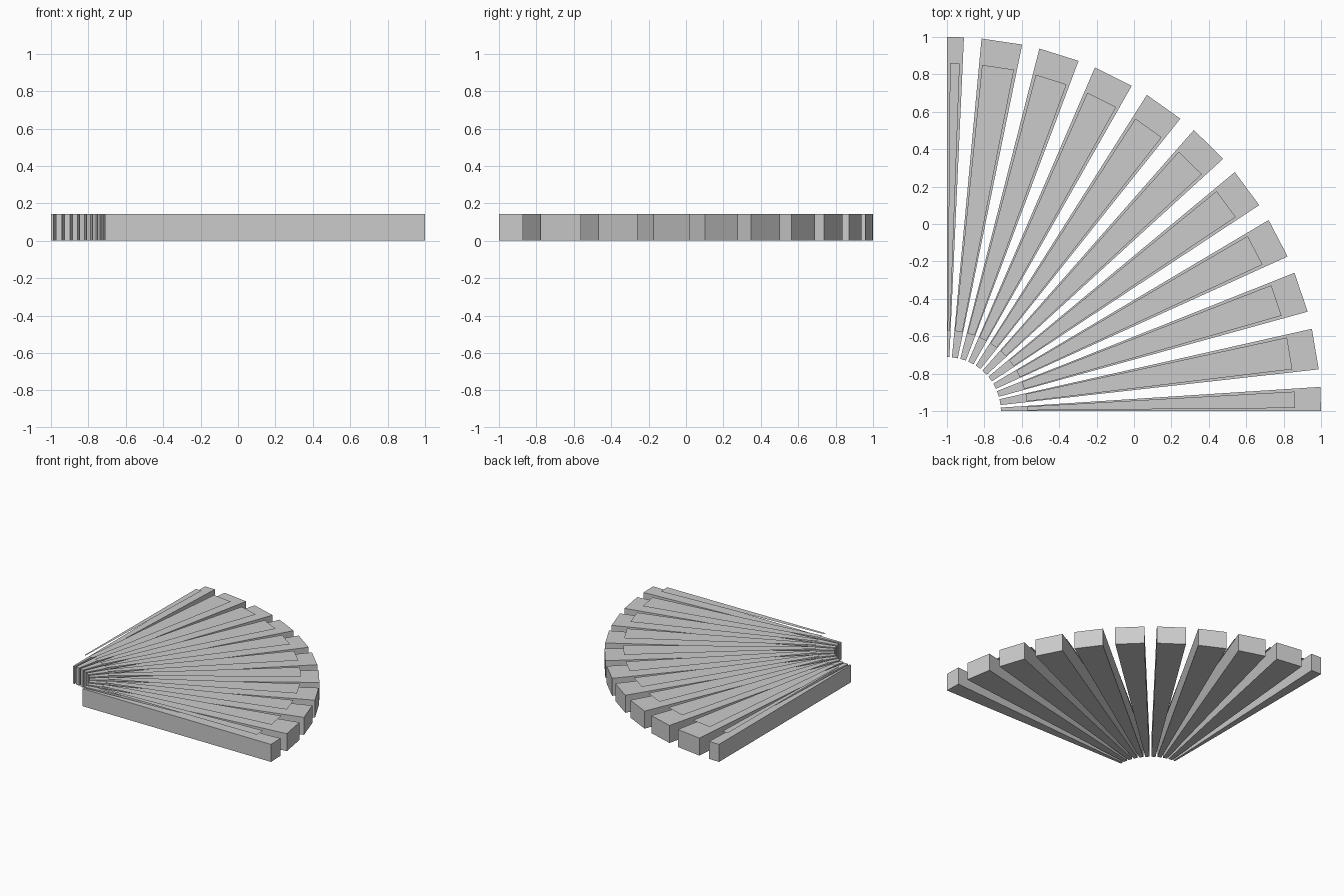
import bpy
import bmesh
from math import radians, sin, cos

if "Cube" in bpy.data.objects:
    bpy.data.objects.remove(bpy.data.objects["Cube"])

HUB = (-1.0, -1.0)        # centre of the quarter fan
PITCH, WIDTH, START = 9.0, 6.3, -3.7   # degrees, measured from +y
HEIGHT = 0.144
PANEL_Z = 0.18

grey = bpy.data.materials.new("plain grey")
grey.use_nodes = True
grey.diffuse_color = (0.6, 0.6, 0.6, 1)
grey.node_tree.nodes["Principled BSDF"].inputs["Base Color"].default_value = (0.6, 0.6, 0.6, 1)


def wedge(name, a0, a1, r0, r1, z, depth=0.0):
    """Straight-ended sector between two angles, extruded up if depth is given."""
    bm = bmesh.new()
    corners = [(r0, a0), (r0, a1), (r1, a1), (r1, a0)]
    verts = [bm.verts.new((HUB[0] + r * sin(radians(a)), HUB[1] + r * cos(radians(a)), z))
             for r, a in corners]
    face = bm.faces.new(verts)
    if depth:
        top = bmesh.ops.extrude_face_region(bm, geom=[face])["geom"]
        bmesh.ops.translate(bm, vec=(0, 0, depth),
                            verts=[v for v in top if isinstance(v, bmesh.types.BMVert)])
        bmesh.ops.recalc_face_normals(bm, faces=bm.faces[:])
    else:
        face.normal_update()
        if face.normal.z < 0:
            face.normal_flip()
    mesh = bpy.data.meshes.new(name)
    bm.to_mesh(mesh)
    bm.free()
    mesh.materials.append(grey)
    obj = bpy.data.objects.new(name, mesh)
    bpy.context.collection.objects.link(obj)
    return obj


# Fan blades, the end ones cut off at the quarter circle, each with a thin sheet above
for i in range(11):
    a0 = max(START + i * PITCH, 0.0)
    a1 = min(START + i * PITCH + WIDTH, 90.0)
    wedge(f"fan_blade_{i + 1}", a0, a1, 0.288, 2.0, 0.0, HEIGHT)
    wedge(f"top_panel_{i + 1}", a0 + 0.5, a1 - 0.5, 0.43, 1.86, PANEL_Z)
